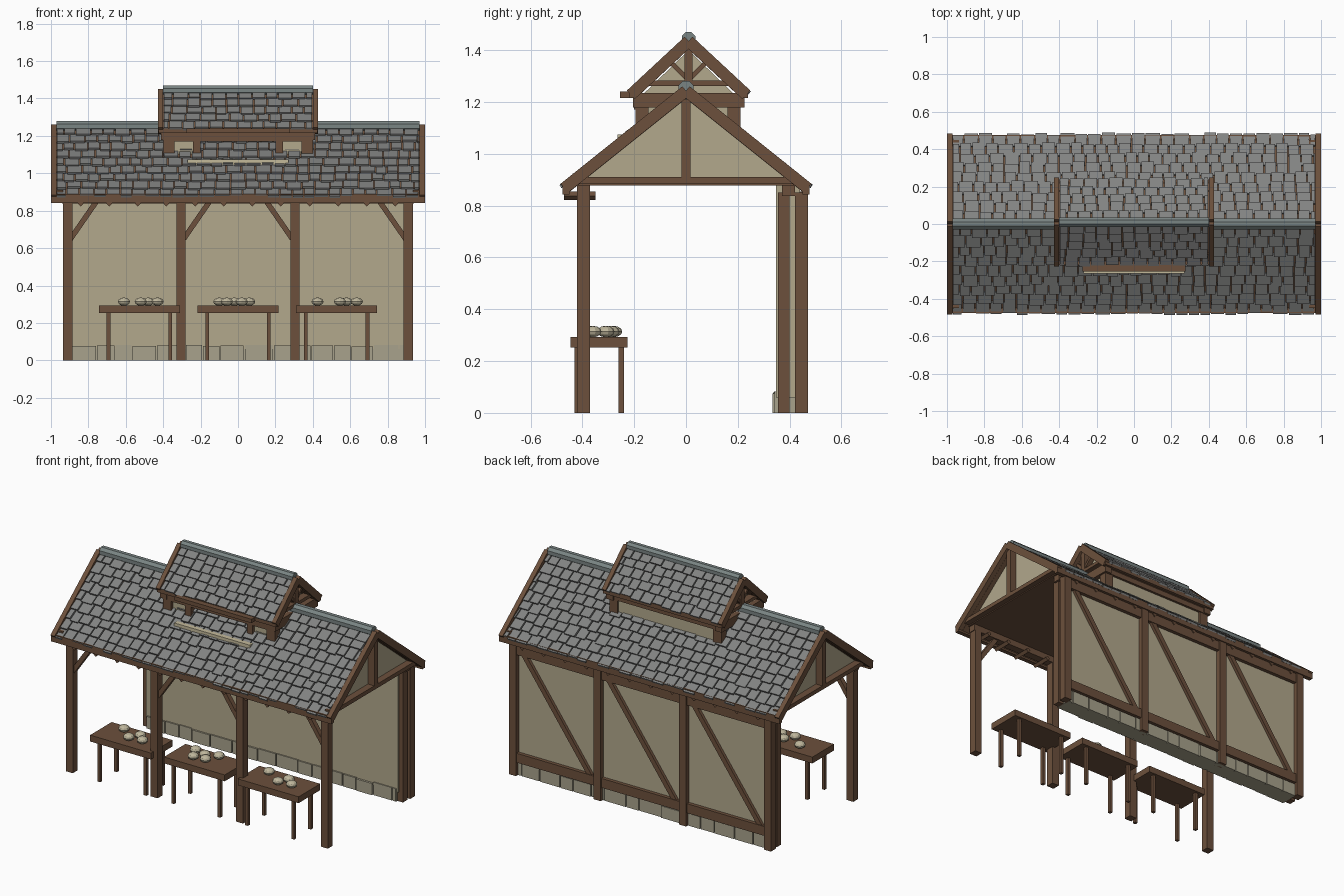
import bpy, bmesh, math, random
from mathutils import Vector, Matrix

if "Cube" in bpy.data.objects:
    bpy.data.objects.remove(bpy.data.objects["Cube"])
random.seed(4)

def lin(c):
    return tuple(((v / 255 + 0.055) / 1.055) ** 2.4 for v in c) + (1,)

def material(name, rgb):
    m = bpy.data.materials.new(name)
    m.diffuse_color = lin(rgb)
    m.use_nodes = True
    m.node_tree.nodes["Principled BSDF"].inputs["Base Color"].default_value = m.diffuse_color
    return m

WOOD = material("brown timber", (108, 80, 60))
PLASTER = material("beige plaster", (178, 168, 140))
TILE = material("grey slate", (130, 131, 130))
RIDGE = material("ridge grey green", (122, 133, 132))
STONE = material("pale stone", (168, 162, 140))
BUN = material("cream bun", (190, 182, 156))
CREAM = material("cream board", (196, 186, 154))

def part(name, mat, build):
    """Run build(bm) and turn the result into a named object."""
    bm = bmesh.new()
    build(bm)
    bmesh.ops.recalc_face_normals(bm, faces=bm.faces)
    me = bpy.data.meshes.new(name)
    bm.to_mesh(me)
    bm.free()
    me.materials.append(mat)
    ob = bpy.data.objects.new(name, me)
    bpy.context.collection.objects.link(ob)
    return ob

def box(bm, x0, x1, y0, y1, z0, z1):
    m = Matrix.Translation(((x0 + x1) / 2, (y0 + y1) / 2, (z0 + z1) / 2))
    bmesh.ops.create_cube(bm, size=1, matrix=m @ Matrix.Diagonal((x1 - x0, y1 - y0, z1 - z0, 1)))

def oriented(bm, c, axes, size):
    m = Matrix([a.normalized() for a in axes]).transposed().to_4x4()
    bmesh.ops.create_cube(bm, size=1, matrix=Matrix.Translation(c) @ m @ Matrix.Diagonal((*size, 1)))

def beam(bm, p, q, normal, depth, width):
    """Timber from p to q; depth is measured along normal."""
    p, q, n = Vector(p), Vector(q), Vector(normal)
    d = q - p
    oriented(bm, (p + q) / 2, (n, d.cross(n), d), (depth, width, d.length))

def prism(bm, pts, x0, x1):
    """Y-Z outline extruded along x."""
    f = bm.faces.new([bm.verts.new((x0, y, z)) for y, z in pts])
    r = bmesh.ops.extrude_face_region(bm, geom=[f])
    bmesh.ops.translate(bm, vec=(x1 - x0, 0, 0), verts=[v for v in r["geom"] if isinstance(v, bmesh.types.BMVert)])

X, Y = (1, 0, 0), (0, 1, 0)
POSTS = (-0.91, -0.305, 0.305, 0.91)

def roof(prefix, xh, ymid, zr, half, slope, rows, cap_r, edge):
    """Gabled roof: deck, slates, ridge cap, bargeboards and eave boards."""
    def deck(bm):
        for s in (-1, 1):
            beam(bm, (0, ymid, zr - 0.012), (0, ymid + s * half, zr - 0.012 - half * slope), X, 2 * xh, 0.024)
    part(prefix + "roof_deck", WOOD, deck)

    def slates(bm):
        for s in (-1, 1):
            d = Vector((0, s, -slope)).normalized()
            n = Vector((0, s * slope, 1)).normalized()
            length = half * math.hypot(1, slope)
            step = length / rows
            dt = (d + 0.16 * n).normalized()
            nt = (n - 0.16 * d).normalized()
            for r in range(rows):
                x = -xh
                w = random.uniform(0.03, 0.07)
                while x < xh - 0.01:
                    w = min(w, xh - x)
                    ln = step * random.uniform(1.0, 1.25)
                    c = Vector((x + w / 2, ymid, zr)) + d * (step * r + ln / 2) + n * random.uniform(0.009, 0.013)
                    oriented(bm, c, (Vector(X), dt, nt), (max(w - 0.007, 0.008), ln, 0.013))
                    x += w
                    w = random.uniform(0.058, 0.085)
    part(prefix + "roof_slates", TILE, slates)

    def cap(bm):
        m = Matrix.Translation((0, ymid, zr + 0.012)) @ Matrix.Rotation(math.pi / 2, 4, 'Y') @ Matrix.Rotation(math.pi / 8, 4, 'Z')
        bmesh.ops.create_cone(bm, cap_ends=True, segments=8, radius1=cap_r, radius2=cap_r, depth=2 * xh, matrix=m)
    part(prefix + "ridge_cap", RIDGE, cap)

    def barge(bm):
        h = half + 0.008
        for sx in (-1, 1):
            for s in (-1, 1):
                beam(bm, (sx * (xh + edge / 2), ymid, zr + 0.003), (sx * (xh + edge / 2), ymid + s * h, zr + 0.003 - h * slope), X, edge, 0.045)
    part(prefix + "bargeboards", WOOD, barge)

roof("main_", 0.97, 0, 1.24, 0.462, 0.8, 9, 0.031, 0.03)
roof("upper_", 0.40, 0.01, 1.432, 0.215, 0.93, 5, 0.028, 0.028)

# Main roof eaves, ceiling, rafter tails
def eaves(bm):
    for s in (-1, 1):
        y = s * 0.463
        box(bm, -1, 1, y - 0.014, y + 0.014, 0.842, 0.89)
        box(bm, -0.94, 0.94, s * 0.395 - 0.025, s * 0.395 + 0.025, 0.838, 0.885)
        for i in range(12):
            x = (i - 5.5) * 0.153
            oriented(bm, Vector((x, s * 0.41, 0.838)), (Vector((1, 0, 1)), Vector(Y), Vector((-1, 0, 1))), (0.022, 0.12, 0.022))
part("eave_beams", WOOD, eaves)
part("ceiling", WOOD, lambda bm: box(bm, -0.95, 0.95, -0.44, 0.44, 0.878, 0.888))

# Main gables
def gable_plaster(bm):
    for s in (-1, 1):
        prism(bm, [(-0.41, 0.888), (0.41, 0.888), (0, 1.215)], s * 0.92, s * 0.94)
part("gable_plaster", PLASTER, gable_plaster)

def gable_timber(bm):
    for s in (-1, 1):
        a, b = sorted((s * 0.935, s * 0.985))
        box(bm, a, b, -0.45, 0.45, 0.884, 0.91)
        box(bm, a, b, -0.018, 0.018, 0.888, 1.21)
part("gable_timber", WOOD, gable_timber)

# Front posts and braces
def front_posts(bm):
    for x in POSTS:
        box(bm, x - 0.025, x + 0.025, -0.42, -0.37, 0, 0.85)
part("front_posts", WOOD, front_posts)

def braces(bm):
    for x, s in zip(POSTS, (1, 1, -1, -1)):
        beam(bm, (x + s * 0.015, -0.395, 0.65), (x + s * 0.15, -0.395, 0.845), Y, 0.03, 0.028)
part("front_braces", WOOD, braces)

# Back wall with timber frame and stone footing
part("back_wall", PLASTER, lambda bm: box(bm, -0.90, 0.90, 0.347, 0.44, 0.06, 0.88))

def back_frame(bm):
    for x in POSTS:
        box(bm, x - 0.025, x + 0.025, 0.42, 0.47, 0, 0.85)
    for s in (-1, 1):
        box(bm, s * 0.908 - 0.02, s * 0.908 + 0.02, 0.355, 0.40, 0, 0.85)
    for z in (0.115, 0.81):
        box(bm, -0.9, 0.9, 0.425, 0.463, z - 0.03, z + 0.03)
    for x in POSTS[1:]:
        beam(bm, (x - 0.07, 0.444, 0.79), (x - 0.55, 0.444, 0.13), Y, 0.03, 0.032)
part("back_frame", WOOD, back_frame)

def footing(bm):
    for y0, y1 in ((0.333, 0.37), (0.40, 0.455)):
        x = -0.89
        while x < 0.885:
            w = min(random.uniform(0.09, 0.16), 0.89 - x)
            j = random.uniform(0, 0.008)
            box(bm, x + 0.003, x + w - 0.003, y0 + j, y1 - j, 0, 0.075 + j)
            x += w
    box(bm, -0.89, 0.89, 0.348, 0.44, 0, 0.07)
part("stone_footing", STONE, footing)

# Upper lantern: walls, posts and beams
def lantern_walls(bm):
    box(bm, -0.38, 0.38, 0.18, 0.20, 1.04, 1.235)
    for s in (-1, 1):
        a, b = sorted((s * 0.355, s * 0.38))
        box(bm, a, b, -0.165, 0.19, 1.06, 1.235)
        a, b = sorted((s * 0.21, s * 0.37))
        box(bm, a, b, -0.175, -0.16, 1.07, 1.235)
        prism(bm, [(-0.16, 1.235), (0.18, 1.235), (0.01, 1.40)], s * 0.35, s * 0.365)
part("lantern_walls", PLASTER, lantern_walls)

def lantern_frame(bm):
    for s in (-1, 1):
        for y in (-0.17, 0.185):
            x = s * 0.37
            box(bm, x - 0.03, x + 0.03, y - 0.025, y + 0.025, 1.06, 1.21)
        box(bm, s * 0.22 - 0.02, s * 0.22 + 0.02, -0.195, -0.155, 1.08, 1.21)
        a, b = sorted((s * 0.365, s * 0.412))
        box(bm, a, b, -0.205, 0.225, 1.178, 1.235)
        box(bm, a, b, -0.16, 0.18, 1.262, 1.283)
        box(bm, a, b, -0.006, 0.026, 1.235, 1.415)
        for t in (-1, 1):
            beam(bm, (s * 0.39, 0.01, 1.285), (s * 0.39, 0.01 + t * 0.07, 1.355), X, 0.03, 0.018)
    box(bm, -0.40, 0.40, -0.20, -0.16, 1.17, 1.235)
    box(bm, -0.40, 0.40, 0.18, 0.215, 1.18, 1.235)
    for y in (-0.207, 0.227):
        box(bm, -0.425, 0.425, y - 0.012, y + 0.012, 1.215, 1.243)
part("lantern_frame", WOOD, lantern_frame)

# Raised shutter and sill board
part("shutter", WOOD, lambda bm: box(bm, -0.275, 0.275, -0.255, -0.18, 1.215, 1.24))
part("sill_board", CREAM, lambda bm: box(bm, -0.27, 0.27, -0.265, -0.235, 1.045, 1.075))

# Tables with buns
def table(bm, x):
    box(bm, x - 0.217, x + 0.217, -0.445, -0.225, 0.252, 0.293)
    for lx in (-0.165, 0.165):
        for y in (-0.42, -0.25):
            box(bm, x + lx - 0.01, x + lx + 0.01, y - 0.01, y + 0.01, 0, 0.26)

TABLES = (("left", -0.527, (-0.61, -0.52, -0.48, -0.43)),
          ("middle", 0, (-0.10, -0.06, -0.02, 0.02, 0.06)),
          ("right", 0.527, (0.425, 0.545, 0.58, 0.635)))
for name, x, buns in TABLES:
    part(name + "_table", WOOD, lambda bm: table(bm, x))
    def make_buns(bm):
        for i, bx in enumerate(buns):
            y = (-0.29, -0.37, -0.31, -0.36, -0.28)[i]
            m = Matrix.Translation((bx, y, 0.314)) @ Matrix.Diagonal((0.034, 0.034, 0.022, 1))
            bmesh.ops.create_uvsphere(bm, u_segments=10, v_segments=6, radius=1, matrix=m)
    part(name + "_buns", BUN, make_buns)
